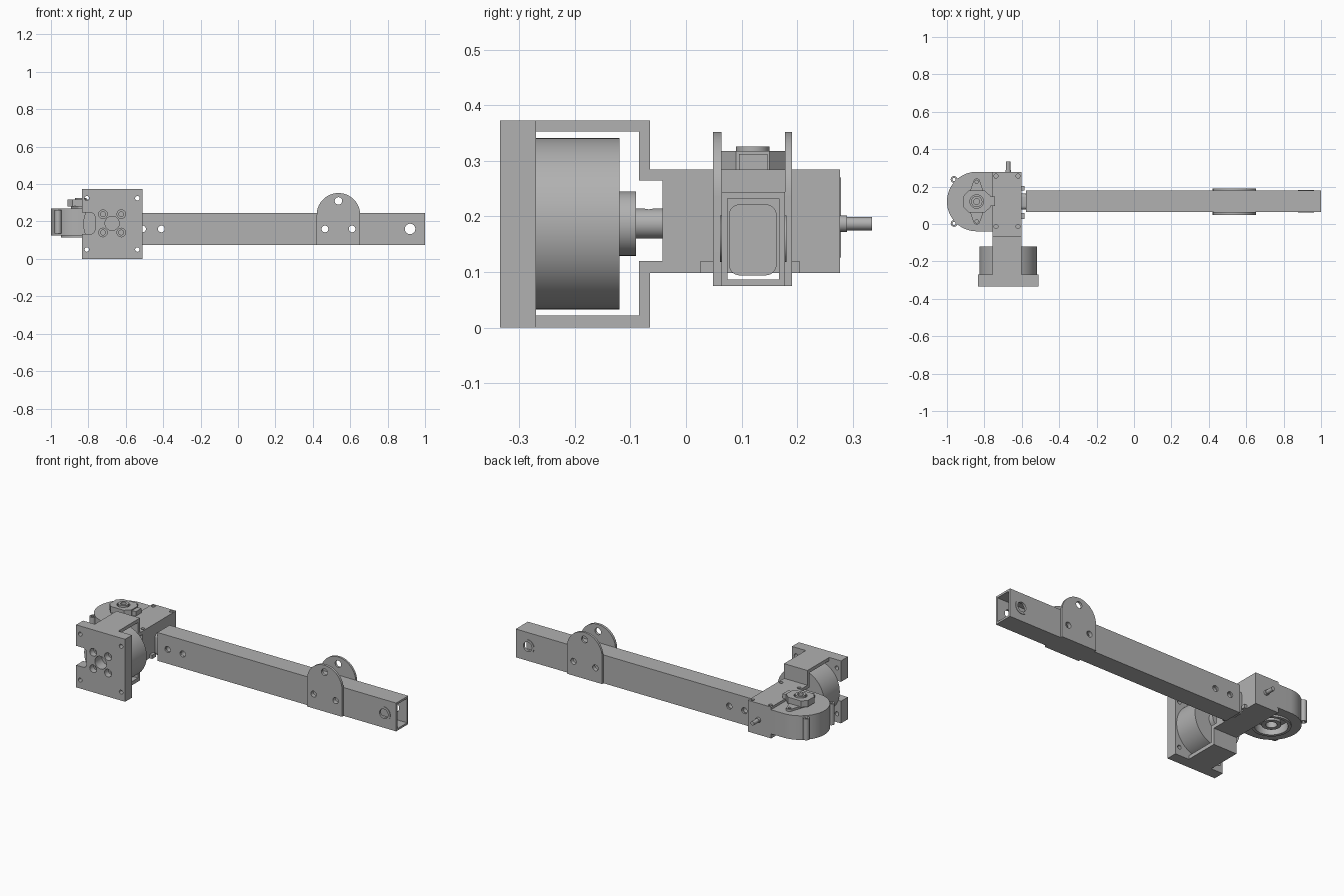
import bpy, bmesh, math
from mathutils import Matrix, Vector

cube = bpy.data.objects.get("Cube")
if cube:
    bpy.data.objects.remove(cube, do_unlink=True)

grey = bpy.data.materials.new("machined grey")
grey.use_nodes = True
colour = (0.44, 0.44, 0.44, 1)
grey.diffuse_color = colour
grey.node_tree.nodes["Principled BSDF"].inputs["Base Color"].default_value = colour


def finish(name, bm):
    bmesh.ops.recalc_face_normals(bm, faces=bm.faces)
    mesh = bpy.data.meshes.new(name)
    bm.to_mesh(mesh)
    bm.free()
    mesh.materials.append(grey)
    ob = bpy.data.objects.new(name, mesh)
    bpy.context.collection.objects.link(ob)
    return ob


def box(name, x, y, z):
    """Box from (low, high) ranges."""
    bm = bmesh.new()
    size = [r[1] - r[0] for r in (x, y, z)]
    mid = [(r[1] + r[0]) / 2 for r in (x, y, z)]
    bmesh.ops.create_cube(bm, size=1, matrix=Matrix.Translation(mid) @ Matrix.Diagonal((*size, 1)))
    return finish(name, bm)


def prism(name, points, axis, low, high):
    """Extrude an outline: (x, z) along y, (x, y) along z, (y, z) along x."""
    place = {"x": lambda a, b, d: (d, a, b), "y": lambda a, b, d: (a, d, b),
             "z": lambda a, b, d: (a, b, d)}[axis]
    bm = bmesh.new()
    face = bm.faces.new([bm.verts.new(place(a, b, low)) for a, b in points])
    move = Vector(place(0, 0, high - low))
    new = bmesh.ops.extrude_face_region(bm, geom=[face])["geom"]
    bmesh.ops.translate(bm, vec=move, verts=[v for v in new if isinstance(v, bmesh.types.BMVert)])
    return finish(name, bm)


def arc(cx, cy, r, start=0, end=360, n=40):
    steps = n if end - start == 360 else n + 1
    angles = [math.radians(start + (end - start) * i / n) for i in range(steps)]
    return [(cx + r * math.cos(t), cy + r * math.sin(t)) for t in angles]


def disc(name, centre, r, axis, low, high, n=40):
    return prism(name, arc(*centre, r, n=n), axis, low, high)


def rounded(x, y, r):
    """Rounded rectangle outline."""
    return (arc(x[1] - r, y[1] - r, r, 0, 90, 6) + arc(x[0] + r, y[1] - r, r, 90, 180, 6)
            + arc(x[0] + r, y[0] + r, r, 180, 270, 6) + arc(x[1] - r, y[0] + r, r, 270, 359.99, 6))


def cut(ob, *cutters):
    bpy.context.view_layer.objects.active = ob
    for c in cutters:
        mod = ob.modifiers.new("cut", "BOOLEAN")
        mod.operation, mod.solver, mod.object = "DIFFERENCE", "EXACT", c
        bpy.ops.object.modifier_apply(modifier=mod.name)
        bpy.data.objects.remove(c, do_unlink=True)
    return ob


def hole(centre, r, axis, low, high, n=24):
    return disc("hole_cutter", centre, r, axis, low, high, n)


def tube(name, centre, outer, inner, axis, low, high, n=40):
    return cut(disc(name, centre, outer, axis, low, high, n),
               hole(centre, inner, axis, low - 0.01, high + 0.01, n))


# Square tube arm with bolt holes
HZ = 0.16
arm = box("tube_arm", (-0.577, 1.0), (0.064, 0.178), (0.075, 0.244))
cut(arm, box("bore_cutter", (-0.6, 1.1), (0.075, 0.167), (0.087, 0.232)),
    *[hole((x, HZ), r, "y", 0, 0.3) for x, r in
      ((-0.51, 0.018), (-0.41, 0.018), (0.465, 0.018), (0.61, 0.018), (0.92, 0.032))])
for side, lo, hi in (("front", 0.061, 0.075), ("back", 0.167, 0.181)):
    tube(f"end_bushing_{side}", (0.92, HZ), 0.042, 0.028, "y", lo, hi)

# Round-topped lug plates on both sides of the arm
lug = [(0.421, 0.075), (0.653, 0.075)] + arc(0.537, 0.236, 0.116, 0, 180, 32)
for side, lo, hi in (("front", 0.049, 0.064), ("back", 0.178, 0.191)):
    cut(prism(f"lug_plate_{side}", lug, "y", lo, hi),
        hole((0.537, 0.31), 0.02, "y", 0, 0.3),
        *[hole((x, HZ), 0.018, "y", 0, 0.3) for x in (0.465, 0.61)])

# Tongue joining the gearbox to the arm
tongue = prism("arm_tongue", rounded((0.077, 0.163), (0.094, 0.222), 0.02), "x", -0.61, -0.37)
cut(tongue, *[hole((x, HZ), 0.018, "y", 0, 0.3) for x in (-0.51, -0.41)])
for lo, hi in ((0.026, 0.06), (0.18, 0.204)):
    box("tongue_foot", (-0.61, -0.585), (lo, hi), (0.098, 0.12))

# Motor bracket and worm housing as one side profile
MX, MZ = -0.673, 0.187
profile = [(-0.27, 0.353), (-0.085, 0.353), (-0.085, 0.265), (-0.042, 0.265), (-0.042, 0.12),
           (-0.085, 0.12), (-0.085, 0.022), (-0.27, 0.022), (-0.27, 0), (-0.065, 0),
           (-0.065, 0.098), (0.277, 0.098), (0.277, 0.285), (-0.065, 0.285),
           (-0.065, 0.373), (-0.27, 0.373)]
housing = prism("worm_housing", profile, "x", -0.757, -0.602)
cut(housing, *[hole((x, y), 0.011, "z", 0.265, 0.3)
               for x in (-0.738, -0.62) for y in (-0.013, 0.256)])

# Face plate with side notch, corner holes and counterbored motor holes
plate = box("face_plate", (-0.835, -0.511), (-0.335, -0.27), (0, 0.373))
cut(plate, prism("notch_cutter", rounded((-0.9, -0.765), (0.132, 0.248), 0.025), "y", -0.4, -0.2),
    hole((MX, 0.19), 0.038, "y", -0.4, -0.2),
    *[hole((MX + sx * 0.135, MZ + sz * 0.137), 0.012, "y", -0.4, -0.2)
      for sx in (-1, 1) for sz in (-1, 1)],
    *[hole((MX + sx * 0.049, 0.19 + sz * 0.049), r, "y", -0.4, end)
      for sx in (-1, 1) for sz in (-1, 1) for r, end in ((0.023, -0.3), (0.013, -0.2))])

# Motor, its boss, coupling and the rear shaft
disc("motor_can", (MX, MZ), 0.154, "y", -0.27, -0.12, 72)
disc("motor_boss", (MX, MZ), 0.058, "y", -0.12, -0.09)
cut(disc("shaft_coupling", (MX, MZ), 0.027, "y", -0.09, -0.042),
    hole((MX, -0.067), 0.007, "z", 0.2, 0.23), hole((-0.067, 0.207), 0.007, "z", 0, 0.01))
disc("rear_shaft", (MX, MZ), 0.012, "y", 0.277, 0.335, 20)
disc("rear_shaft_collar", (MX, MZ), 0.015, "y", 0.277, 0.29, 20)

# Round gear case with bolt lugs
CX, CY = -0.841, 0.12
outline = arc(CX, CY, 0.159, 90, 270, 48) + [(-0.75, CY - 0.159), (-0.75, CY + 0.159)]
case = prism("gear_case", outline, "z", 0.126, 0.27)
cut(case, hole((CX, CY), 0.088, "z", 0.1, 0.165, 48))
tube("case_bottom_rim", (CX, CY), 0.105, 0.088, "z", 0.115, 0.13, 48)
tube("output_bearing", (CX, CY), 0.052, 0.03, "z", 0.125, 0.17)
for y in (0.003, 0.238):
    tube("case_bolt_lug", (-0.962, y), 0.018, 0.009, "z", 0.135, 0.262, 20)

# Pointed sensor flange, octagonal sensor body and hub on top
wing = arc(CX, 0.225, 0.018, 20, 160, 8) + arc(CX, CY, 0.052, 165, 195, 4) \
    + arc(CX, 0.015, 0.018, 200, 340, 8) + arc(CX, CY, 0.052, -15, 15, 4)
cut(prism("sensor_flange", wing, "z", 0.265, 0.283),
    *[hole((CX, y), 0.009, "z", 0.2, 0.3, 16) for y in (0.015, 0.225)])
octagon = [(CX + sx * a, CY + sy * b) for sx, sy, a, b in
           ((1, -1, 0.074, 0.03), (1, 1, 0.074, 0.03), (1, 1, 0.044, 0.058), (-1, 1, 0.044, 0.058),
            (-1, 1, 0.07, 0.03), (-1, -1, 0.07, 0.03), (-1, -1, 0.044, 0.058), (1, -1, 0.044, 0.058))]
cut(prism("sensor_body", octagon, "z", 0.28, 0.318), hole((CX, CY), 0.036, "z", 0.295, 0.33))
tube("sensor_hub", (CX, CY), 0.03, 0.016, "z", 0.28, 0.326)
box("sensor_plug", (-0.775, -0.742), (0.095, 0.147), (0.28, 0.312))

# Smooth shading on curved walls, sharp edges kept
bpy.ops.object.select_all(action="DESELECT")
for ob in bpy.context.collection.objects:
    if ob.type == "MESH":
        ob.select_set(True)
        bpy.context.view_layer.objects.active = ob
bpy.ops.object.shade_smooth_by_angle(angle=math.radians(30))
